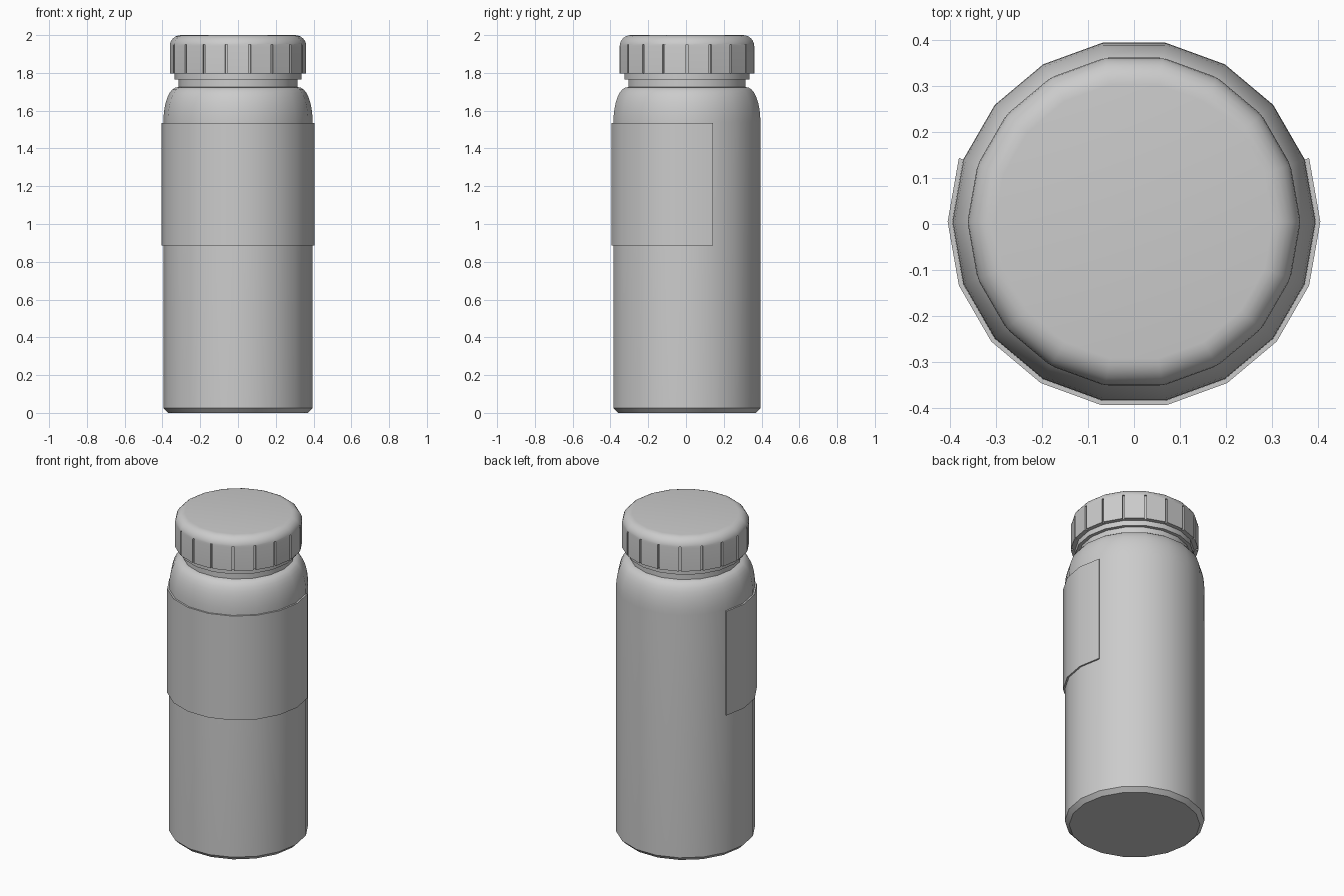
import bpy, bmesh
from math import sin, cos, radians, pi
from mathutils import Matrix

if "Cube" in bpy.data.objects:
    bpy.data.objects.remove(bpy.data.objects["Cube"])

SIDES = 18
CY = 0.005  # centres the bounding box, as the label only wraps the front


def finish(name, bm):
    bmesh.ops.recalc_face_normals(bm, faces=bm.faces)
    mesh = bpy.data.meshes.new(name)
    bm.to_mesh(mesh)
    bm.free()
    ob = bpy.data.objects.new(name, mesh)
    ob.location.y = CY
    bpy.context.collection.objects.link(ob)
    return ob


def smooth(ob, angle=35):
    bpy.ops.object.select_all(action='DESELECT')
    ob.select_set(True)
    bpy.context.view_layer.objects.active = ob
    bpy.ops.object.shade_smooth_by_angle(angle=radians(angle))


def sweep(name, profile, start=0, steps=SIDES, closed_profile=False):
    """Sweep an (r, z) profile around z in 20 degree steps; cap the open ends."""
    bm = bmesh.new()
    full = steps == SIDES
    cols = []
    for i in range(steps if full else steps + 1):
        a = radians(start) + i * 2 * pi / SIDES
        cols.append([bm.verts.new((r * cos(a), r * sin(a), z)) for r, z in profile])
    n = len(profile)
    for i in range(steps):
        a, b = cols[i], cols[(i + 1) % len(cols)]
        for j in range(n if closed_profile else n - 1):
            k = (j + 1) % n
            bm.faces.new((a[j], b[j], b[k], a[k]))
    if full and not closed_profile:
        bm.faces.new([c[0] for c in cols])
        bm.faces.new([c[-1] for c in cols])
    if not full:
        bm.faces.new(cols[0])
        bm.faces.new(cols[-1])
    return finish(name, bm)


# Bottle body with rounded shoulder and neck
shoulder = [(0.315 + 0.08 * cos(t) ** 0.9, 1.54 + 0.185 * sin(t))
            for t in (radians(90 * i / 8) for i in range(8))]
body = sweep("bottle_body", [(0.37, 0), (0.395, 0.025)] + shoulder
             + [(0.315, 1.725), (0.315, 1.80)])
smooth(body)

# Sealing ring below the cap
ring = sweep("seal_ring", [(0.31, 1.765), (0.336, 1.765), (0.336, 1.797), (0.31, 1.797)],
             closed_profile=True)
smooth(ring)

# Cap with a rounded top edge
edge = [(0.302 + 0.06 * cos(t), 1.94 + 0.06 * sin(t))
        for t in (radians(15 * i) for i in range(7))]
cap = sweep("cap", [(0.362, 1.797)] + edge)

# Grip grooves at every corner of the cap
bm = bmesh.new()
for i in range(SIDES):
    m = (Matrix.Rotation(i * 2 * pi / SIDES, 4, 'Z')
         @ Matrix.Translation((0.368, 0, 1.865))
         @ Matrix.Diagonal((0.04, 0.012, 0.17, 1)))
    bmesh.ops.create_cube(bm, size=1, matrix=m)
cutter = finish("groove_cutter", bm)
cutter.hide_render = True
cutter.hide_set(True)
mod = cap.modifiers.new("grooves", 'BOOLEAN')
mod.operation = 'DIFFERENCE'
mod.solver = 'EXACT'
mod.object = cutter
bpy.context.view_layer.objects.active = cap
bpy.ops.object.modifier_apply(modifier=mod.name)
bpy.data.objects.remove(cutter)
smooth(cap)

# Label wrapped around the front
label = sweep("label", [(0.394, 0.885), (0.405, 0.885), (0.405, 1.535), (0.394, 1.535)],
              start=160, steps=11, closed_profile=True)
smooth(label)
